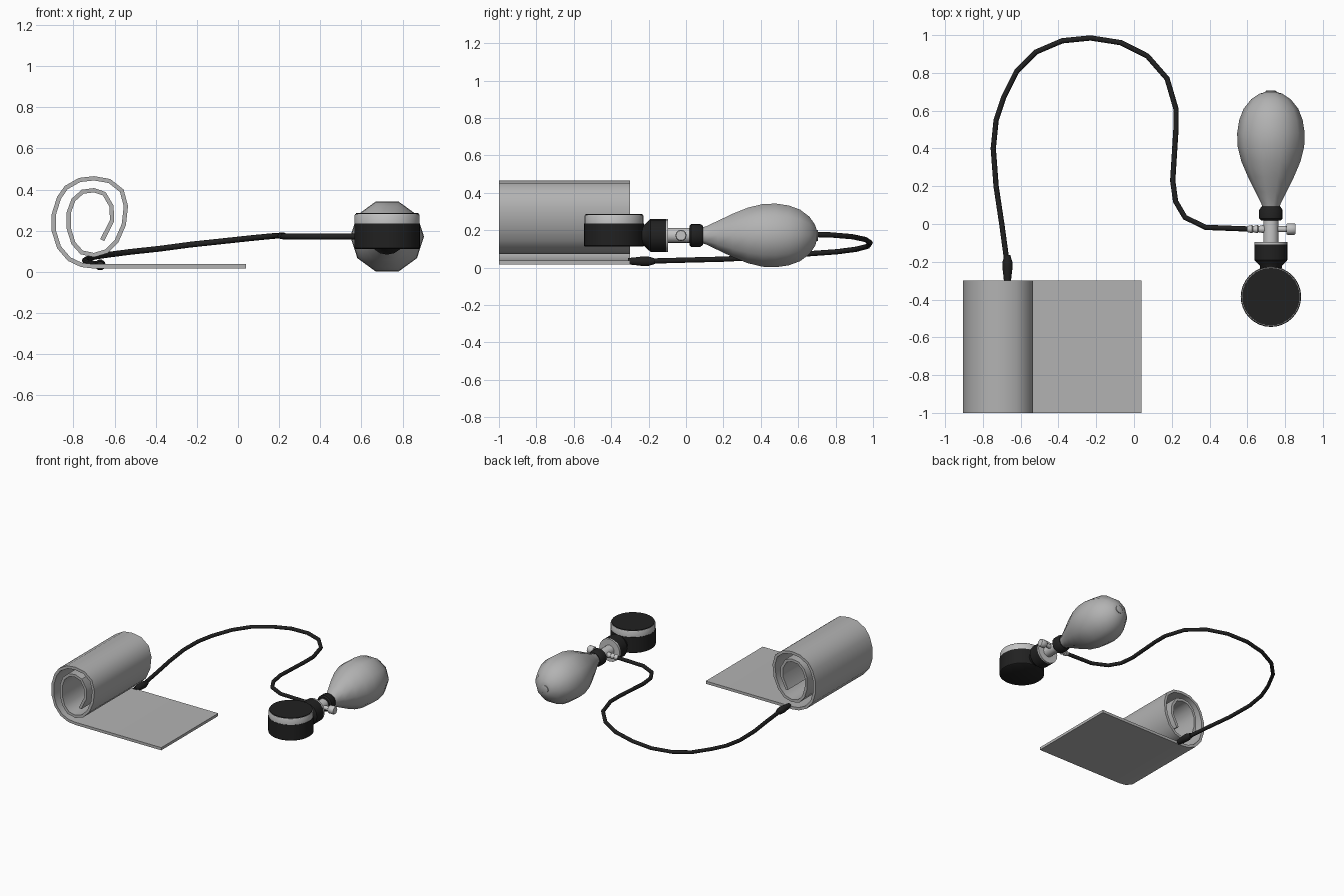
import bpy, bmesh, math
from mathutils import Vector, Matrix

if "Cube" in bpy.data.objects:
    bpy.data.objects.remove(bpy.data.objects["Cube"])


def material(name, c):
    m = bpy.data.materials.new(name)
    m.diffuse_color = (*c, 1)
    m.use_nodes = True
    m.node_tree.nodes["Principled BSDF"].inputs["Base Color"].default_value = m.diffuse_color
    return m


GREY = material("grey fabric and rubber", (0.45, 0.45, 0.45))
SILVER = material("silver metal", (0.55, 0.55, 0.55))
BLACK = material("black plastic", (0.015, 0.015, 0.015))


def finish(name, bm, mat, angle=40):
    bmesh.ops.recalc_face_normals(bm, faces=bm.faces)
    me = bpy.data.meshes.new(name)
    bm.to_mesh(me)
    bm.free()
    me.materials.append(mat)
    ob = bpy.data.objects.new(name, me)
    bpy.context.collection.objects.link(ob)
    bpy.ops.object.select_all(action='DESELECT')
    ob.select_set(True)
    bpy.context.view_layer.objects.active = ob
    bpy.ops.object.shade_smooth_by_angle(angle=math.radians(angle))
    return ob


def lathe(name, profile, axis, centre, mat, n=16, angle=40):
    """Revolve (position, radius) pairs round an axis, with capped ends."""
    bm = bmesh.new()
    c = Vector(centre)
    rings = []
    for t, r in profile:
        ring = []
        for i in range(n):
            a = 2 * math.pi * i / n
            u, v = r * math.cos(a), r * math.sin(a)
            p = {'x': (t, u, v), 'y': (u, t, v), 'z': (u, v, t)}[axis]
            ring.append(bm.verts.new(c + Vector(p)))
        rings.append(ring)
    for a, b in zip(rings, rings[1:]):
        for i in range(n):
            j = (i + 1) % n
            bm.faces.new((a[i], a[j], b[j], b[i]))
    bm.faces.new(rings[0])
    bm.faces.new(rings[-1])
    return finish(name, bm, mat, angle)


# Rolled cuff: a spiral strip in x,z pulled along y
spiral = [(0.04, .027), (-.70, .027), (-.76, .034), (-.82, .062), (-.87, .12), (-.895, .20),
          (-.895, .28), (-.87, .36), (-.835, .41), (-.77, .447), (-.70, .455), (-.625, .442),
          (-.565, .395), (-.545, .32), (-.555, .23), (-.59, .15), (-.64, .10), (-.70, .082),
          (-.76, .095), (-.80, .14), (-.822, .21), (-.822, .29), (-.80, .35), (-.755, .39),
          (-.70, .397), (-.65, .38), (-.615, .32), (-.612, .25), (-.66, .155)]
pts = [Vector(p) for p in spiral]
side_a, side_b = [], []
for i, p in enumerate(pts):
    d1 = (p - pts[max(i - 1, 0)])
    d2 = (pts[min(i + 1, len(pts) - 1)] - p)
    d = (d1.normalized() + d2.normalized()).normalized()
    nrm = Vector((-d.y, d.x)) * 0.0105
    side_a.append(p + nrm)
    side_b.append(p - nrm)
bm = bmesh.new()
rows = [[[bm.verts.new((p.x, y, p.y)) for p in s] for y in (-1.0, -0.3)] for s in (side_a, side_b)]
(a0, a1), (b0, b1) = rows
for i in range(len(pts) - 1):
    for r, s in ((a0, a1), (a1, b1), (b1, b0), (b0, a0)):
        bm.faces.new((r[i], r[i + 1], s[i + 1], s[i]))
for k in (0, -1):
    bm.faces.new((a0[k], a1[k], b1[k], b0[k]))
finish("rolled_cuff", bm, GREY)

# Hose from the cuff to the valve
path = [(-.67, -.22, .034), (-.70, 0, .04), (-.73, .2, .045), (-.745, .4, .055), (-.73, .55, .065),
        (-.69, .67, .075), (-.62, .81, .085), (-.52, .91, .098), (-.38, .97, .113),
        (-.23, .985, .133), (-.07, .96, .15), (.07, .89, .165), (.175, .77, .175),
        (.222, .61, .178), (.222, .5, .178), (.205, .23, .175), (.22, .12, .172),
        (.27, .035, .172), (.38, -.018, .172), (.62, -.027, .172)]
bm = bmesh.new()
hp = [Vector(p) for p in path]
rings = []
for i, p in enumerate(hp):
    d = ((p - hp[i - 1]).normalized() if i else Vector()) + \
        ((hp[i + 1] - p).normalized() if i < len(hp) - 1 else Vector())
    u = d.cross(Vector((0, 0, 1))).normalized()
    v = u.cross(d).normalized()
    rings.append([bm.verts.new(p + 0.014 * (u * math.cos(k * math.pi / 4) + v * math.sin(k * math.pi / 4)))
                  for k in range(8)])
for a, b in zip(rings, rings[1:]):
    for i in range(8):
        j = (i + 1) % 8
        bm.faces.new((a[i], a[j], b[j], b[i]))
bm.faces.new(rings[0])
bm.faces.new(rings[-1])
finish("hose", bm, BLACK, 60)
lathe("cuff_hose_fitting", [(-.31, .018), (-.27, .022), (-.23, .027), (-.20, .026), (-.165, .015)],
      'y', (-.67, 0, .034), BLACK, 10)

# Squeeze bulb and its end valve
X, Z = 0.725, 0.172
lathe("squeeze_bulb", [(.08, .042), (.11, .052), (.17, .082), (.25, .122), (.33, .156), (.41, .176),
                       (.48, .179), (.55, .168), (.61, .145), (.66, .105), (.69, .06), (.698, .032)],
      'y', (X, 0, Z), GREY, 10, 60)
lathe("bulb_end_valve", [(.685, .03), (.704, .03), (.707, .02)], 'y', (X, 0, Z), GREY, 12)

# Valve body, collars and gauge neck along y
lathe("bulb_collar", [(.018, .052), (.028, .062), (.075, .062), (.092, .05)], 'y', (X, 0, Z), BLACK)
lathe("valve_body", [(-.10, .04), (.03, .04)], 'y', (X, 0, Z), SILVER)
lathe("valve_flange", [(-.108, .088), (-.095, .088)], 'y', (X, 0, Z), SILVER)
lathe("gauge_neck", [(-.26, .055), (-.222, .058), (-.19, .088), (-.106, .088)],
      'y', (X, 0, Z), BLACK)

# Hose barb on one side, release screw on the other
barb = []
for k in range(3):
    barb += [(-.125 + k * .03, .016), (-.10 + k * .03, .022)]
lathe("hose_barb", barb + [(-.03, .018)], 'x', (X, -.027, Z), SILVER, 12)
lathe("release_stem", [(.03, .016), (.09, .016)], 'x', (X, -.027, Z), SILVER, 12)
lathe("release_knob", [(.082, .026), (.087, .03), (.125, .03), (.13, .026)],
      'x', (X, -.027, Z), SILVER, 12)

# Round pressure gauge
G = (X, -.385, 0)
lathe("gauge_case", [(.112, .154), (.117, .16), (.236, .16)], 'z', G, BLACK, 32)
lathe("gauge_ring", [(.236, .158), (.275, .158), (.282, .155)], 'z', G, SILVER, 32)
lathe("gauge_face", [(.28, .152), (.287, .152)], 'z', G, BLACK, 32)
